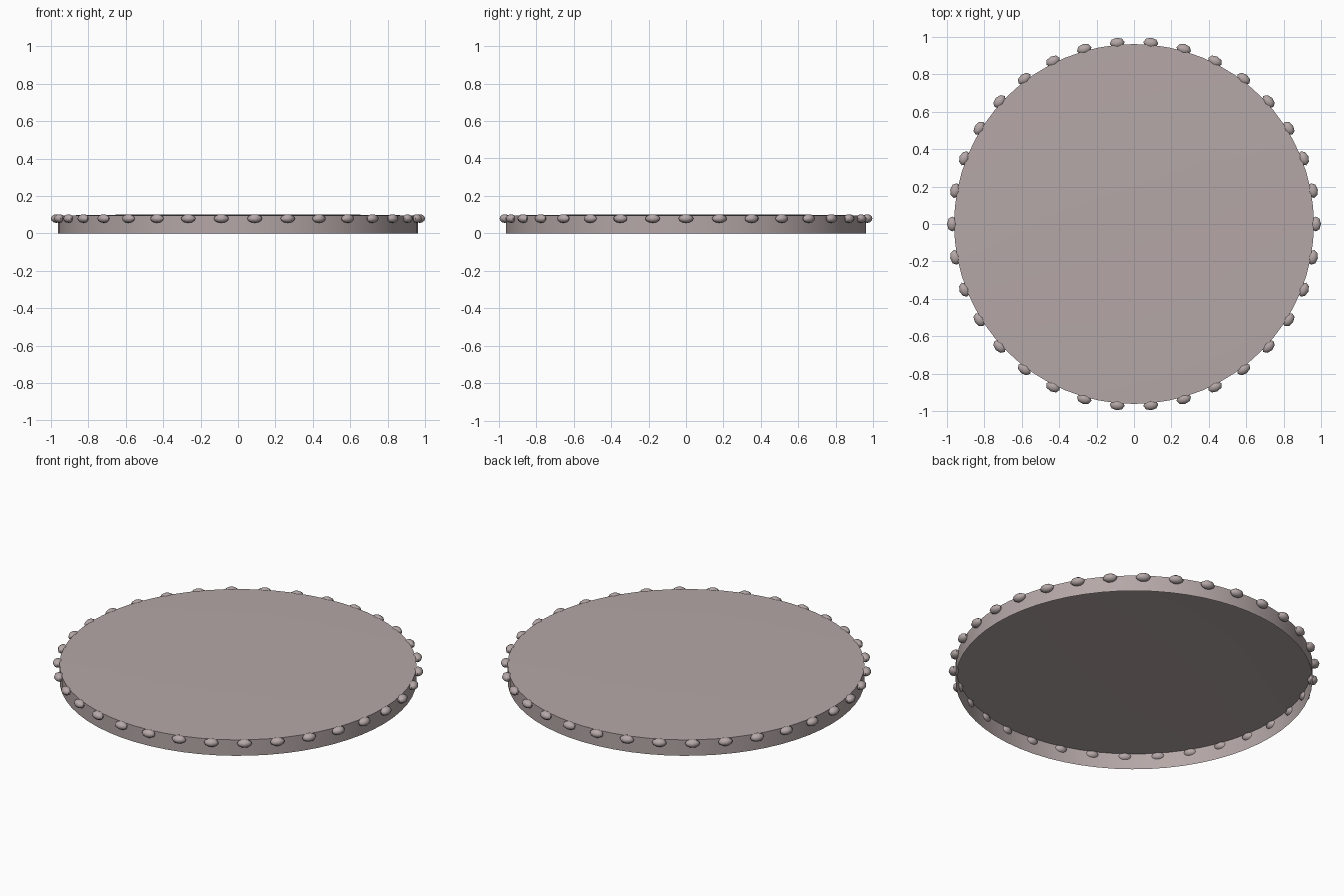
import bpy, bmesh, math
from mathutils import Matrix

if "Cube" in bpy.data.objects:
    bpy.data.objects.remove(bpy.data.objects["Cube"])

SEG, R, BEADS = 64, 0.962, 34

metal = bpy.data.materials.new("warm grey metal")
metal.diffuse_color = (0.46, 0.39, 0.385, 1)
metal.use_nodes = True
metal.node_tree.nodes["Principled BSDF"].inputs["Base Color"].default_value = metal.diffuse_color


def finish(bm, name, angle):
    mesh = bpy.data.meshes.new(name)
    bm.to_mesh(mesh)
    bm.free()
    mesh.materials.append(metal)
    obj = bpy.data.objects.new(name, mesh)
    bpy.context.collection.objects.link(obj)
    bpy.ops.object.select_all(action='DESELECT')
    obj.select_set(True)
    bpy.context.view_layer.objects.active = obj
    bpy.ops.object.shade_smooth_by_angle(angle=math.radians(angle))
    return obj


# Shallow lid, open underneath: thin wall and very slightly domed top
bm = bmesh.new()
profile = [(R, 0.0), (R, 0.095), (0.8, 0.098), (0.5, 0.101)]
rings = [[bm.verts.new((r * math.cos(2 * math.pi * i / SEG),
                        r * math.sin(2 * math.pi * i / SEG), z))
          for i in range(SEG)] for r, z in profile]
for a, b in zip(rings, rings[1:]):
    for i in range(SEG):
        j = (i + 1) % SEG
        bm.faces.new((a[i], a[j], b[j], b[i]))
centre = bm.verts.new((0, 0, 0.102))
for i in range(SEG):
    bm.faces.new((rings[-1][i], rings[-1][(i + 1) % SEG], centre))
finish(bm, "lid", 40)

# Flattened low-poly beads around the rim
bm = bmesh.new()
for k in range(BEADS):
    m = (Matrix.Rotation(2 * math.pi * k / BEADS, 4, 'Z')
         @ Matrix.Translation((0.972, 0, 0.079))
         @ Matrix.Diagonal((0.028, 0.040, 0.023, 1)))
    bmesh.ops.create_uvsphere(bm, u_segments=8, v_segments=6, radius=1, matrix=m)
finish(bm, "rim_beads", 50)
